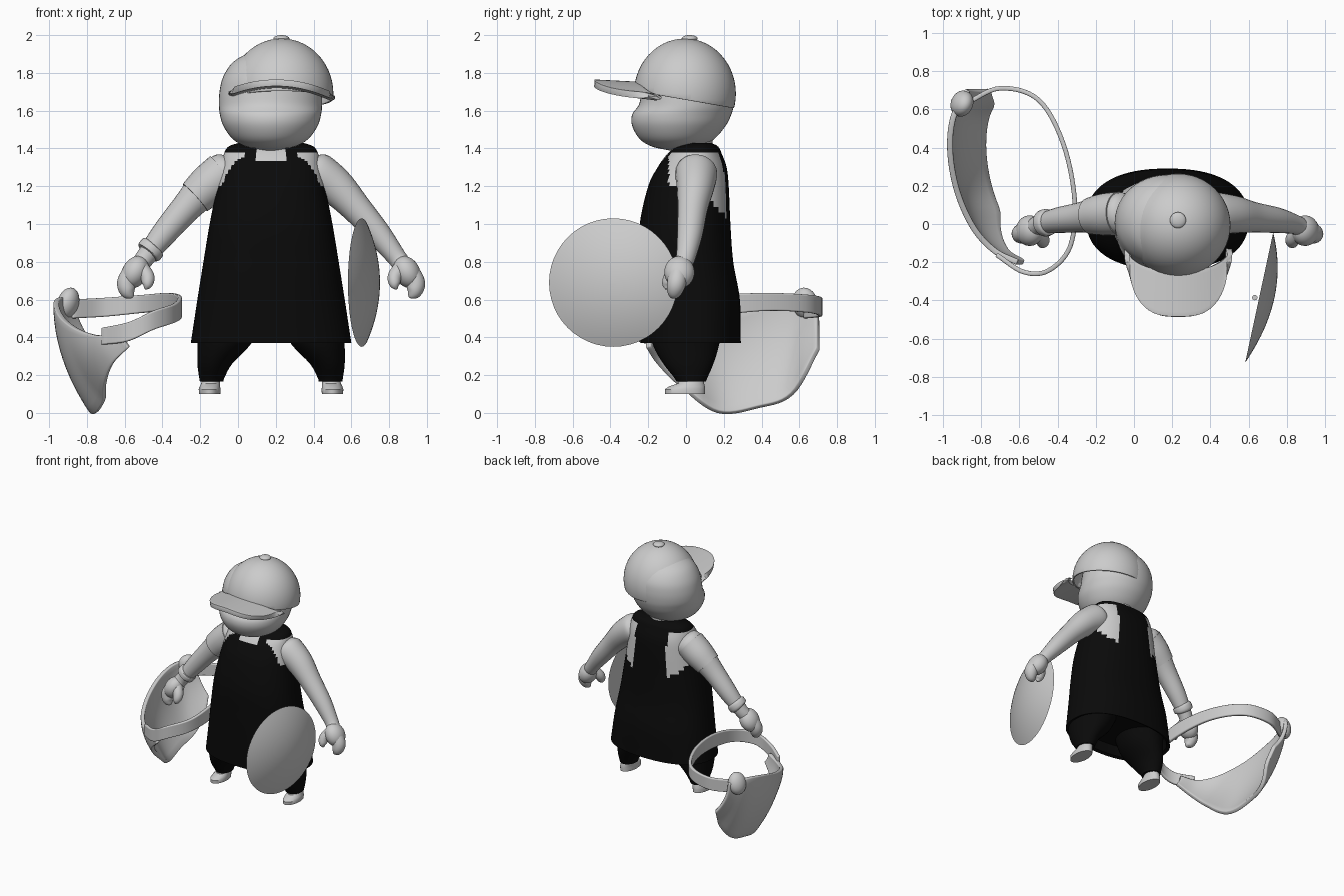
import bpy, bmesh, math
from mathutils import Vector, Matrix

if "Cube" in bpy.data.objects:
    bpy.data.objects.remove(bpy.data.objects["Cube"])

CX = 0.175  # body centre line


def material(name, v):
    m = bpy.data.materials.new(name)
    m.diffuse_color = (v, v, v, 1)
    m.use_nodes = True
    m.node_tree.nodes["Principled BSDF"].inputs["Base Color"].default_value = m.diffuse_color
    return m


GREY = material("light_grey", 0.6)
BLACK = material("black", 0.003)


def finish(name, bm, mats=(GREY,), angle=40):
    bmesh.ops.recalc_face_normals(bm, faces=bm.faces)
    me = bpy.data.meshes.new(name)
    bm.to_mesh(me)
    bm.free()
    for m in mats:
        me.materials.append(m)
    me.shade_smooth()
    me.set_sharp_from_angle(angle=math.radians(angle))
    ob = bpy.data.objects.new(name, me)
    bpy.context.collection.objects.link(ob)
    return ob


def smooth(pts, n):
    """Catmull-Rom resampling of tuples of any length."""
    p = [Vector(q) for q in pts]
    p = [p[0] * 2 - p[1]] + p + [p[-1] * 2 - p[-2]]
    out = []
    for i in range(1, len(p) - 2):
        a, b, c, d = p[i - 1:i + 3]
        for k in range(n):
            t = k / n
            out.append(0.5 * (2 * b + (c - a) * t + (2 * a - 5 * b + 4 * c - d) * t * t
                              + (3 * b - a - 3 * c + d) * t ** 3))
    return out + [p[-2]]


def skin(rings, closed=True):
    bm = bmesh.new()
    rows = [[bm.verts.new(v) for v in r] for r in rings]
    n = len(rows[0])
    for a, b in zip(rows, rows[1:]):
        for i in range(n if closed else n - 1):
            j = (i + 1) % n
            bm.faces.new((a[i], a[j], b[j], b[i]))
    if closed:
        bm.faces.new(rows[0])
        bm.faces.new(rows[-1])
    return bm


def oval(z, cx, hx, y0, y1, power=1.0, n=48):
    """Horizontal ring given its half width and its front and back limits."""
    out = []
    for i in range(n):
        a = math.tau * i / n
        c, s = math.cos(a), math.sin(a)
        out.append((cx + hx * math.copysign(abs(c) ** power, c),
                    (y0 + y1) / 2 + (y1 - y0) / 2 * math.copysign(abs(s) ** power, s), z))
    return out


def tube(name, pts, n=5, mats=(GREY,), segs=24):
    """Round tube along (x, y, z, radius) points."""
    path = smooth(pts, n)
    rings = []
    for i, p in enumerate(path):
        t = (path[min(i + 1, len(path) - 1)] - path[max(i - 1, 0)]).xyz.normalized()
        u = t.cross(Vector((0, 1, 0))).normalized()
        w = t.cross(u)
        rings.append([p.xyz + p[3] * (u * math.cos(math.tau * k / segs) + w * math.sin(math.tau * k / segs))
                      for k in range(segs)])
    return finish(name, skin(rings), mats)


def ball(name, loc, size, rot=(0, 0, 0)):
    bm = bmesh.new()
    bmesh.ops.create_uvsphere(bm, u_segments=32, v_segments=18, radius=1)
    ob = finish(name, bm)
    ob.location, ob.scale, ob.rotation_euler = loc, size, rot
    return ob


def thicken(ob, t, offset=0):
    m = ob.modifiers.new("thickness", "SOLIDIFY")
    m.thickness, m.offset = t, offset
    b = ob.modifiers.new("soft_rim", "BEVEL")
    b.width, b.segments = t * 0.3, 2


# Long vest with bare shoulder panels and neck opening
vest = [(1.43, .17, .02, .13), (1.41, .225, -.05, .17), (1.37, .25, -.1, .19), (1.3, .265, -.15, .215),
        (1.2, .285, -.2, .226), (1.0, .325, -.245, .235), (.8, .358, -.25, .25),
        (.6, .39, -.247, .285), (.37, .425, -.24, .29)]
rows = [oval(z, CX, hx, a, b, .85, 72) for z, hx, a, b in smooth(vest, 7)]
rows += [oval(.38, CX, .40, -.22, .27, .85, 72), oval(.45, CX, .38, -.2, .25, .85, 72)]
bm = skin(rows)
for f in bm.faces:
    c = f.calc_center_median()
    d = abs(c.x - CX)
    low = 1.2 if c.y < .06 else max(1.03, 1.2 - (c.y - .06) * 1.1)
    side = d > .14 and c.y > -.09 and low < c.z < 1.375
    neck = d < .07 and c.y < .0 and c.z > 1.335
    f.material_index = 0 if side or neck else 1
finish("vest", bm, (GREY, BLACK))

# Legs, shoes, arms and hands, one of each per side
for s, side in ((-1, "left"), (1, "right")):
    def X(d):
        return CX + s * d

    leg = [(.47, .22, .17, -.19, .19), (.36, .25, .14, -.175, .175), (.26, .298, .092, -.12, .145),
           (.19, .313, .068, -.065, .115), (.165, .315, .062, -.05, .105)]
    finish(side + "_leg", skin([oval(z, X(d), hx, a, b) for z, d, hx, a, b in smooth(leg, 4)]), (BLACK,))

    shoe = [(.1, .325, .056, -.11, .1), (.125, .325, .058, -.112, .1), (.14, .324, .054, -.09, .1),
            (.155, .32, .05, -.045, .096), (.2, .315, .048, -.02, .09)]
    finish(side + "_shoe", skin([oval(z, X(d), hx, a, b) for z, d, hx, a, b in shoe]))

    tube(side + "_arm", [(X(.19), .06, 1.31, .07), (X(.235), .055, 1.275, .11), (X(.34), .05, 1.2, .1),
                         (X(.45), .035, 1.085, .08), (X(.57), .02, .945, .067), (X(.66), 0, .83, .052),
                         (X(.69), -.015, .79, .05)])
    ball(side + "_palm", (X(.72), -.035, .745), (.068, .08, .09), (0, -s * .5, 0))
    tube(side + "_fingers", [(X(.735), -.04, .75, .05), (X(.765), -.05, .69, .05), (X(.76), -.06, .645, .042),
                             (X(.745), -.065, .615, .022), (X(.742), -.065, .606, .004)])
    tube(side + "_thumb", [(X(.685), -.05, .765, .04), (X(.655), -.08, .72, .038), (X(.655), -.1, .68, .028),
                           (X(.665), -.105, .655, .006)])

# Sleeve and bracelet on one arm only
tube("sleeve", [(CX - .25, .055, 1.27, .115), (CX - .33, .05, 1.205, .11), (CX - .402, .042, 1.14, .097)])
tube("bracelet", [(CX - .62, .01, .885, .058), (CX - .626, .009, .878, .07), (CX - .648, .004, .85, .07),
                  (CX - .654, .002, .843, .055)], 3)

# Head with jutting lower face, and a short neck
head = [(1.39, .03, -.09, -.03), (1.41, .13, -.18, .08), (1.45, .2, -.245, .15), (1.52, .25, -.285, .21),
        (1.58, .268, -.285, .24), (1.63, .273, -.25, .253), (1.7, .27, -.235, .258), (1.78, .25, -.22, .245),
        (1.86, .195, -.17, .19), (1.92, .09, -.08, .09)]
finish("head", skin([oval(z, .172, hx, a, b) for z, hx, a, b in smooth(head, 4)]))
finish("neck", skin([oval(z, CX, .1, -.06, .14) for z in (1.36, 1.45)]))

# Cap dome, trimmed on a slope
bm = bmesh.new()
bmesh.ops.create_uvsphere(bm, u_segments=48, v_segments=28, radius=1)
bmesh.ops.transform(bm, matrix=Matrix.Translation((.23, -.006, 1.69)) @ Matrix.Diagonal((.275, .27, .292, 1)),
                    verts=bm.verts)
bmesh.ops.bisect_plane(bm, geom=bm.verts[:] + bm.edges[:] + bm.faces[:], plane_co=(0, -.25, 1.70),
                       plane_no=(0, .08, .46), clear_inner=True)
thicken(finish("cap_dome", bm), .012, -1)
ball("cap_button", (.23, .02, 1.982), (.042, .042, .018))

# Cap brim, arched across its width
rows = []
for j in range(11):
    v = j / 10
    row = []
    for i in range(33):
        a = math.pi * i / 32
        u = -math.cos(a)
        inner = -.13 - .12 * math.sin(a)
        outer = -.16 - .325 * max(0, 1 - abs(u) ** 3) ** .5
        row.append((.232 + .265 * u, inner + (outer - inner) * v, 1.735 - .055 * u * u + .012 * v - .012 * u))
    rows.append(row)
thicken(finish("cap_brim", skin(rows, False)), .035)

# Domed round shield
rows = []
for j in range(13):
    r = .34 * (j + .02) / 12.02
    rows.append([(.655 + .215 * r * math.cos(a) + .08 * (1 - (r / .34) ** 2),
                  -.385 + r * math.cos(a), .69 + r * math.sin(a))
                 for a in (math.tau * k / 48 for k in range(48))])
finish("shield", skin(rows))
tube("shield_grip", [(.632, -.385, .65, .014), (.632, -.385, .69, .014), (.632, -.385, .73, .014)], 2)


def curtain(name, pts, tuck, t):
    """Upright sheet along (x, y, top, bottom) points, its lower part tucked sideways."""
    cols = []
    for x, y, top, low in smooth(pts, 7):
        cols.append([(x + tuck * min(1, (top - low) / .4) * (k / 12) ** 2, y, top + (low - top) * k / 12)
                     for k in range(13)])
    thicken(finish(name, skin(cols, False)), t)


# Loose face guard: curved plate, its raised tab and the head band
curtain("guard_plate", [(-.87, .70, .60, .34), (-.945, .56, .61, .1), (-.962, .38, .57, .03),
                        (-.925, .17, .5, .005), (-.84, -.02, .44, .14), (-.73, -.14, .41, .26),
                        (-.61, -.2, .43, .35)], .18, .03)
curtain("guard_band", [(-.88, .63, .60, .5), (-.7, .71, .61, .51), (-.5, .65, .625, .53), (-.37, .42, .635, .54),
                       (-.31, .12, .62, .51), (-.335, -.12, .58, .48), (-.45, -.245, .54, .44),
                       (-.58, -.25, .48, .38), (-.72, -.16, .45, .36)], 0, .024)
ball("guard_tab", (-.9, .63, .58), (.055, .07, .085), (0, .3, -.4))
